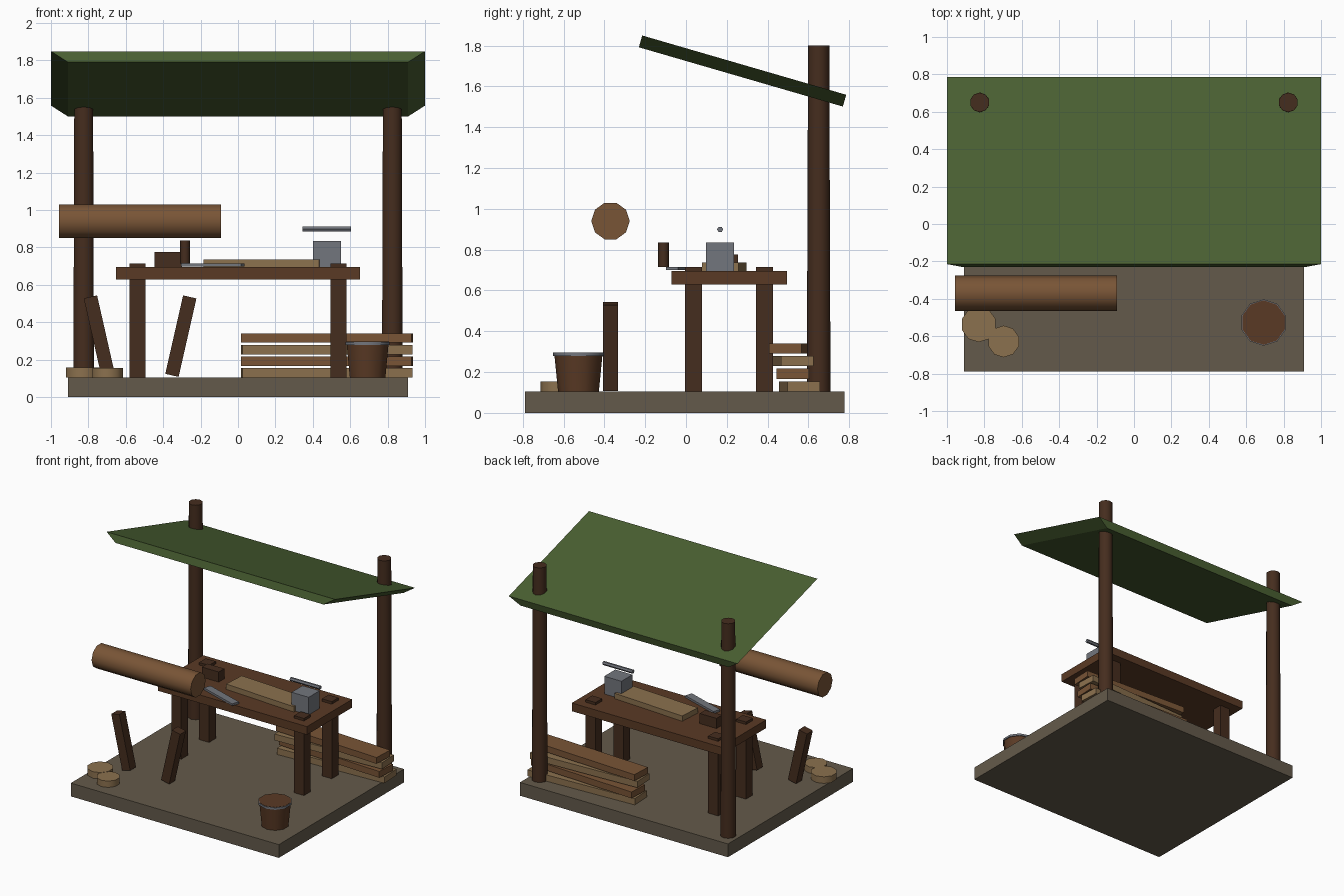
import bpy, bmesh, math
from mathutils import Matrix

if "Cube" in bpy.data.objects:
    bpy.data.objects.remove(bpy.data.objects["Cube"])


def material(name, rgb):
    m = bpy.data.materials.new(name)
    m.diffuse_color = (*rgb, 1)
    m.use_nodes = True
    m.node_tree.nodes["Principled BSDF"].inputs["Base Color"].default_value = m.diffuse_color
    return m


GREEN = material("green_canvas", (.069, .117, .032))
DARK = material("dark_wood", (.06, .026, .013))
TABLE = material("bench_wood", (.102, .042, .018))
BROWN = material("log_wood", (.19, .09, .037))
TAN = material("pale_wood", (.26, .165, .077))
EARTH = material("earth", (.127, .102, .07))
STEEL = material("steel", (.17, .18, .205))


def finish(name, bm, mat, loc, rot):
    me = bpy.data.meshes.new(name)
    bm.to_mesh(me)
    bm.free()
    me.materials.append(mat)
    ob = bpy.data.objects.new(name, me)
    ob.location, ob.rotation_euler = loc, rot
    bpy.context.collection.objects.link(ob)
    return ob


def box(name, mat, loc, size, rot=(0, 0, 0), bottom=1.0):
    """Box by centre and size; bottom scales the lower face along x."""
    bm = bmesh.new()
    bmesh.ops.create_cube(bm, size=1, matrix=Matrix.Diagonal((*size, 1)))
    for v in bm.verts:
        if v.co.z < 0:
            v.co.x *= bottom
    return finish(name, bm, mat, loc, rot)


def cyl(name, mat, loc, r1, r2, length, sides=10, rot=(0, 0, 0), smooth=True):
    """Cylinder or cone by centre, radii at the bottom and top, and length."""
    bm = bmesh.new()
    bmesh.ops.create_cone(bm, cap_ends=True, segments=sides,
                          radius1=r1, radius2=r2, depth=length)
    ob = finish(name, bm, mat, loc, rot)
    if smooth:
        bpy.ops.object.select_all(action='DESELECT')
        ob.select_set(True)
        bpy.context.view_layer.objects.active = ob
        bpy.ops.object.shade_smooth_by_angle(angle=math.radians(50))
    return ob


# Ground slab
box("ground_slab", EARTH, (0, -.007, .0525), (1.82, 1.565, .105))

# Shelter: two posts and a sloping roof with undercut ends
for side, x in (("left", -.825), ("right", .825)):
    cyl(f"{side}_post", DARK, (x, .65, .952), .058, .052, 1.695)
box("roof", GREEN, (0, .277, 1.675), (2, 1.041, .06),
    (math.radians(-16.2), 0, 0), bottom=.91)

# Workbench with legs that come through the top
box("bench_top", TABLE, (0, .212, .6625), (1.305, .565, .065))
for side, x in (("left", -.537), ("right", .537)):
    for end, y in (("front", .037), ("back", .385)):
        box(f"{end}_{side}_bench_leg", DARK, (x, y, .41), (.087, .084, .61))

# Log above two leaning props
cyl("log", BROWN, (-.5235, -.37, .94), .094, .094, .867, rot=(0, math.pi / 2, 0))
for side, s in (("left", -1), ("right", 1)):
    box(f"{side}_log_prop", DARK, (-.5235 + s * .218, -.37, .326),
        (.073, .073, .43), (0, s * math.radians(12.8), 0))

# Log slices on the ground
cyl("large_log_slice", TAN, (-.83, -.537, .131), .095, .095, .052)
cyl("small_log_slice", TAN, (-.697, -.628, .130), .085, .085, .050)

# Bucket with a metal rim
cyl("bucket", TABLE, (.693, -.527, .201), .1, .119, .192)
cyl("bucket_rim", STEEL, (.693, -.527, .287), .124, .124, .016)

# Stack of planks, each turned a little
for i, (y, turn) in enumerate(((.557, .045), (.545, -.05), (.525, .045), (.51, -.05))):
    box(f"stacked_plank_{i + 1}", BROWN if i % 2 else TAN,
        (.475, y, .13 + i * .062), (.912, .16, .05), (0, 0, turn))

# Work on the bench: plank, vice and its floating handle
box("work_plank", TAN, (.13, .187, .716), (.62, .18, .042), (0, 0, -.06))
box("vice_block", STEEL, (.475, .167, .765), (.15, .138, .14))
cyl("vice_handle", STEEL, (.475, .167, .899), .015, .015, .26, 6, (0, math.pi / 2, 0), False)

# Hand tools: plane, saw blade and saw handle
box("hand_plane", DARK, (-.372, .22, .735), (.147, .07, .08))
box("saw_blade", STEEL, (-.135, -.015, .707), (.34, .06, .016), (0, 0, -.32))
cyl("saw_handle", DARK, (-.283, -.11, .775), .026, .026, .122, 8)
